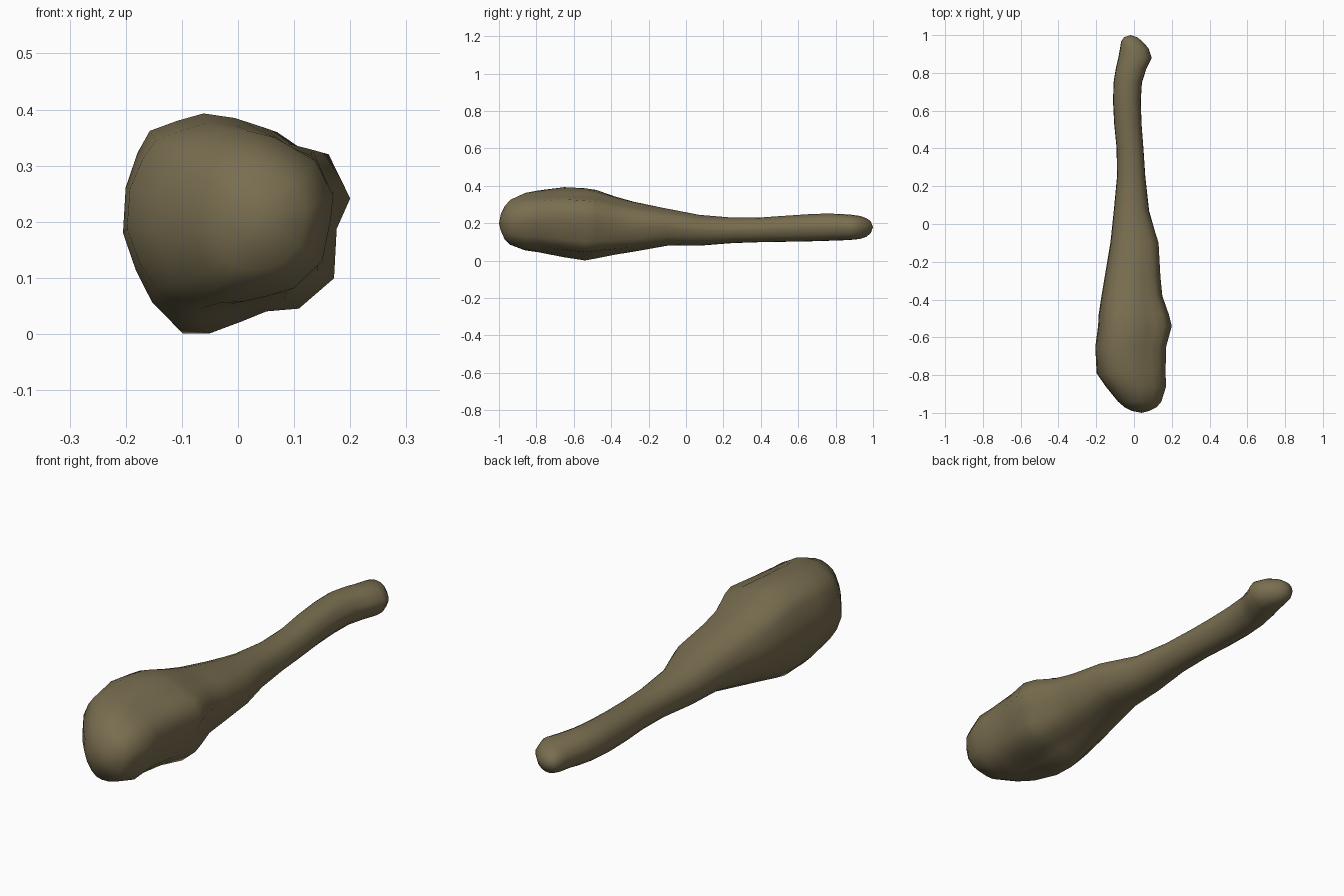
import bpy, bmesh, math

# Each station along the club: y, x min, x max, z min, z max, lumpiness
STATIONS = [
    (-0.99, -0.01, 0.08, 0.16, 0.25, 0.1),
    (-0.97, -0.05, 0.12, 0.115, 0.29, 0.2),
    (-0.94, -0.085, 0.145, 0.085, 0.325, 0.3),
    (-0.86, -0.15, 0.17, 0.055, 0.362, 0.4),
    (-0.79, -0.198, 0.167, 0.045, 0.375, 0.6),
    (-0.65, -0.205, 0.17, 0.018, 0.393, 0.9),
    (-0.54, -0.19, 0.20, 0.001, 0.387, 1.0),
    (-0.48, -0.187, 0.185, 0.012, 0.378, 0.9),
    (-0.38, -0.172, 0.15, 0.032, 0.343, 0.7),
    (-0.28, -0.155, 0.14, 0.048, 0.315, 0.5),
    (-0.10, -0.125, 0.13, 0.08, 0.278, 0.3),
    (0.07, -0.107, 0.08, 0.08, 0.245, 0.0),
    (0.25, -0.09, 0.06, 0.094, 0.23, 0.0),
    (0.40, -0.092, 0.05, 0.099, 0.231, 0.0),
    (0.53, -0.105, 0.04, 0.101, 0.24, 0.0),
    (0.65, -0.111, 0.036, 0.103, 0.248, 0.0),
    (0.75, -0.108, 0.042, 0.106, 0.252, 0.0),
    (0.82, -0.097, 0.065, 0.108, 0.25, 0.0),
    (0.88, -0.083, 0.094, 0.111, 0.246, 0.0),
    (0.93, -0.074, 0.077, 0.116, 0.239, 0.0),
    (0.965, -0.068, 0.046, 0.128, 0.227, 0.0),
    (0.988, -0.054, 0.018, 0.148, 0.21, 0.0),
]

# Knobbly cross-section of the head (x, z), counter-clockwise
LUMPY = [
    (0.2, 0.245), (0.16, 0.325), (0.11, 0.335), (0.065, 0.365), (0.01, 0.383),
    (-0.05, 0.393), (-0.10, 0.38), (-0.155, 0.362), (-0.178, 0.32), (-0.2, 0.255),
    (-0.205, 0.17), (-0.18, 0.10), (-0.15, 0.04), (-0.11, 0.0), (-0.06, 0.0),
    (0.0, 0.022), (0.045, 0.04), (0.105, 0.045), (0.17, 0.1), (0.175, 0.19),
]


def fit(values, low, high):
    """Rescale values to span exactly low..high."""
    a, b = min(values), max(values)
    return [low + (v - a) / (b - a) * (high - low) for v in values]


def section(x0, x1, z0, z1, lump):
    """Blend a round outline with the knobbly one inside given bounds."""
    xs, zs = [], []
    for x, z in LUMPY:
        u, v = x / 0.203, (z - 0.196) / 0.196
        a = math.atan2(v, u)
        xs.append(u * lump + math.cos(a) * (1 - lump))
        zs.append(v * lump + math.sin(a) * (1 - lump))
    return list(zip(fit(xs, x0, x1), fit(zs, z0, z1)))


# Loft the club through all stations, with pointed caps
bm = bmesh.new()
rings = [[bm.verts.new((x, s[0], z)) for x, z in section(*s[1:])] for s in STATIONS]
n = len(LUMPY)
for r0, r1 in zip(rings, rings[1:]):
    for i in range(n):
        j = (i + 1) % n
        bm.faces.new((r0[i], r0[j], r1[j], r1[i]))
for ring, tip in ((rings[0], (0.04, -1.0, 0.2)), (rings[-1], (-0.018, 1.0, 0.18))):
    t = bm.verts.new(tip)
    for i in range(n):
        bm.faces.new((ring[i], ring[(i + 1) % n], t))
bmesh.ops.recalc_face_normals(bm, faces=bm.faces)
for f in bm.faces:
    f.smooth = True

mesh = bpy.data.meshes.new("wooden_club")
bm.to_mesh(mesh)
bm.free()
club = bpy.data.objects.new("wooden_club", mesh)
bpy.context.collection.objects.link(club)

wood = bpy.data.materials.new("olive_brown_wood")
wood.diffuse_color = (0.19, 0.155, 0.08, 1)
mesh.materials.append(wood)
